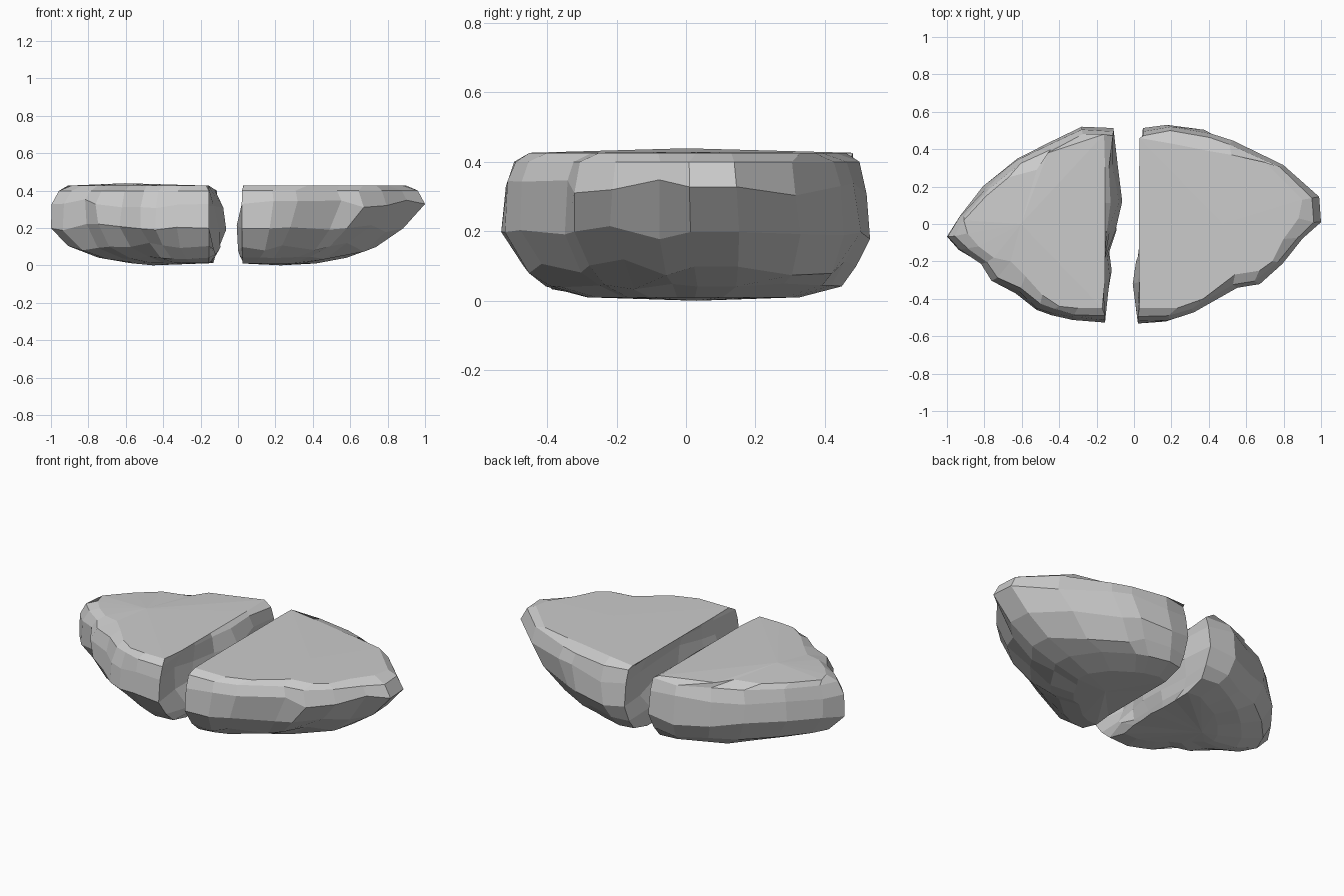
import bpy, bmesh, random

if "Cube" in bpy.data.objects:
    bpy.data.objects.remove(bpy.data.objects["Cube"])

random.seed(4)

# widest outlines and flat-top outlines, seen from above, front edge of the crack to back
LEFT = [(-.155, -.53), (-.33, -.525), (-.44, -.49), (-.52, -.46), (-.63, -.37), (-.76, -.31), (-.82, -.22),
        (-.93, -.14), (-1, -.07), (-.95, .04), (-.81, .2), (-.63, .35), (-.46, .43), (-.28, .52), (-.11, .51)]
LEFT_TOP = [(-.17, -.45), (-.3, -.45), (-.4, -.44), (-.49, -.38), (-.58, -.28), (-.66, -.2), (-.75, -.18),
            (-.83, -.12), (-.89, -.05), (-.91, .02), (-.79, .15), (-.67, .25), (-.52, .29), (-.46, .38), (-.16, .48)]
RIGHT = [(.02, -.535), (.19, -.53), (.32, -.49), (.55, -.35), (.67, -.33), (.8, -.22), (.91, -.08),
         (1, .01), (.99, .15), (.81, .33), (.53, .46), (.42, .5), (.2, .54), (.05, .51)]
RIGHT_TOP = [(.03, -.45), (.23, -.45), (.37, -.4), (.54, -.27), (.67, -.25), (.74, -.2), (.8, -.08),
             (.88, .03), (.9, .13), (.7, .33), (.52, .37), (.4, .39), (.2, .43), (.03, .46)]

# rough crack surface: x bulge at five stations (back to front) per level, bottom to top
CRACK_LEFT = [(.01, .01, .02, .01, .01), (.02, .03, .03, .03, .03), (.03, .05, .06, .02, .03),
              (.06, .10, .06, -.01, -.03), (.04, .08, .03, -.01, -.04), (.02, .03, .01, 0, -.01), (0, 0, 0, 0, 0)]
CRACK_RIGHT = [(0, 0, 0, 0, 0), (0, .02, .02, 0, -.01), (.01, .04, .04, 0, -.02),
               (.05, .08, .05, -.01, -.03), (.05, .06, .04, 0, -.01), (.02, .02, .02, 0, 0), (0, 0, 0, 0, 0)]
STATION = [.32, .12, -.04, -.2, -.32]

# levels: height, x scale, y scale, y shift
LEFT_LEVELS = [(.014, .5, .54, .02), (.043, .7, .78, .025), (.105, .89, .89, .015), (.2, 1, 1, .003),
               (.33, .995, .97, 0), (.4, .95, .925, 0)]
RIGHT_LEVELS = [(.012, .4, .57, .02), (.043, .57, .8, .025), (.1, .73, .9, .015), (.2, .88, 1, .003),
                (.33, 1, .97, 0), (.402, .96, .925, 0)]


def rock_half(name, outline, top, levels, crack, x0, crown, keel):
    bm = bmesh.new()
    rings = []
    for k in range(7):
        ring = []
        mid = 1 <= k <= 4
        for i, (x, y) in enumerate(outline):
            inner = i in (0, len(outline) - 1)
            if k == 6:
                px, py, pz = *top[i], .428
            else:
                z, sx, sy, dy = levels[k]
                px, py, pz = x0 + (x - x0) * sx, y * sy + dy, z
                # chipped, uneven facets
                if mid and not inner and abs(x) < .98:
                    s = 1 - random.uniform(-.01, .025)
                    px = x0 + (px - x0) * s
                    py = max(-.538, min(.538, py * s))
                    r = .01 if k == 1 else .025
                    pz += random.uniform(-r, r)
            ring.append(bm.verts.new((px, py, pz)))
        sy = levels[k][2] if k < 6 else .95
        for s, b in zip(STATION, crack[k]):
            pz = .428 if k == 6 else levels[k][0] + (random.uniform(-.02, .02) if mid else .008)
            dx = random.uniform(-.008, .008) if mid else 0
            ring.append(bm.verts.new((x0 + b + dx, s * sy, pz)))
        rings.append(ring)
    n = len(rings[0])
    for a, b in zip(rings, rings[1:]):
        for i in range(n):
            j = (i + 1) % n
            bm.faces.new((a[i], a[j], b[j], b[i]))
    # gently crowned top and keel
    side = -1 if x0 < 0 else 1
    for ring, c in ((rings[0], (x0 + side * keel, .03, .002)), (rings[-1], (x0 + side * .45, 0, crown))):
        centre = bm.verts.new(c)
        for i in range(n):
            bm.faces.new((ring[i], ring[(i + 1) % n], centre))
    low = min(v.co.z for v in bm.verts)
    for v in bm.verts:
        v.co.z -= low
    bmesh.ops.recalc_face_normals(bm, faces=bm.faces)
    mesh = bpy.data.meshes.new(name)
    bm.to_mesh(mesh)
    bm.free()
    obj = bpy.data.objects.new(name, mesh)
    bpy.context.collection.objects.link(obj)
    return obj


# the two halves of the split flat rock
rock_half("left_rock_half", LEFT, LEFT_TOP, LEFT_LEVELS, CRACK_LEFT, -.155, .441, .3)
rock_half("right_rock_half", RIGHT, RIGHT_TOP, RIGHT_LEVELS, CRACK_RIGHT, .028, .43, .2)
